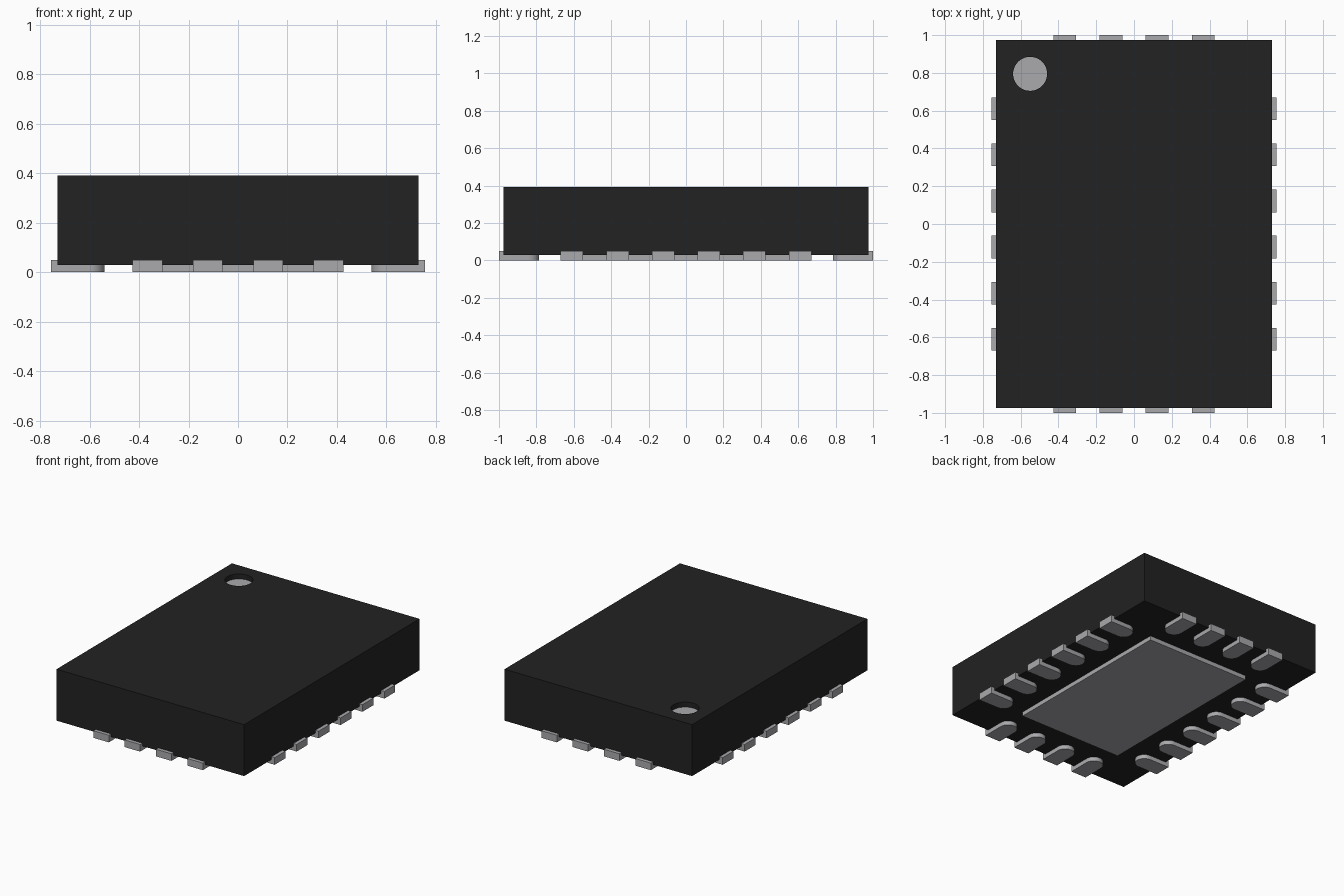
import bpy, bmesh, math

if "Cube" in bpy.data.objects:
    bpy.data.objects.remove(bpy.data.objects["Cube"])


def material(name, rgb):
    m = bpy.data.materials.new(name)
    m.diffuse_color = (*rgb, 1)
    m.use_nodes = True
    m.node_tree.nodes["Principled BSDF"].inputs["Base Color"].default_value = m.diffuse_color
    return m


BLACK = material("black_resin", (0.016, 0.016, 0.016))
METAL = material("grey_metal", (0.40, 0.40, 0.42))


def prism(name, outline, z0, z1, mat):
    """Extrude a counter-clockwise outline from z0 up to z1."""
    bm = bmesh.new()
    base = bm.faces.new([bm.verts.new((x, y, z0)) for x, y in outline])
    top = bmesh.ops.extrude_face_region(bm, geom=[base])["geom"]
    bmesh.ops.translate(bm, vec=(0, 0, z1 - z0),
                        verts=[g for g in top if isinstance(g, bmesh.types.BMVert)])
    bmesh.ops.recalc_face_normals(bm, faces=bm.faces)
    me = bpy.data.meshes.new(name)
    bm.to_mesh(me)
    bm.free()
    me.materials.append(mat)
    ob = bpy.data.objects.new(name, me)
    bpy.context.collection.objects.link(ob)
    return ob


def rect(hx, hy):
    return [(-hx, -hy), (hx, -hy), (hx, hy), (-hx, hy)]


def circle(cx, cy, r, n=48):
    return [(cx + r * math.cos(2 * math.pi * i / n),
             cy + r * math.sin(2 * math.pi * i / n)) for i in range(n)]


def smooth(ob):
    bpy.ops.object.select_all(action='DESELECT')
    ob.select_set(True)
    bpy.context.view_layer.objects.active = ob
    bpy.ops.object.shade_smooth_by_angle(angle=math.radians(30))


# Package body with a round recess marking the first pin
body = prism("package_body", rect(0.73, 0.975), 0.03, 0.392, BLACK)
cutter = prism("recess_cutter", circle(-0.55, 0.795, 0.09), 0.352, 0.5, BLACK)
cutter.hide_render = True
cutter.hide_set(True)
cut = body.modifiers.new("recess", 'BOOLEAN')
cut.operation = 'DIFFERENCE'
cut.solver = 'EXACT'
cut.object = cutter
prism("pin_one_marker", circle(-0.55, 0.795, 0.09), 0.351, 0.357, METAL)

# Large thermal pad underneath
prism("thermal_pad", rect(0.405, 0.65), 0.0, 0.032, METAL)

# Contact pads: square outer end, rounded inner end
R, PITCH = 0.06, 0.244


def contact(name, outer, inner, offset, angle):
    pts = [(outer, -R), (outer, R)]
    for i in range(17):
        a = math.pi / 2 + math.pi * i / 16
        pts.append((inner + R + R * math.cos(a), R * math.sin(a)))
    c, s = math.cos(angle), math.sin(angle)
    pts = [(x * c - (y + offset) * s, x * s + (y + offset) * c) for x, y in pts]
    smooth(prism(name, pts, 0.0, 0.05, METAL))


for side, count, outer, inner, turn in (("right", 6, 0.755, 0.54, 0),
                                        ("back", 4, 1.0, 0.785, 1),
                                        ("left", 6, 0.755, 0.54, 2),
                                        ("front", 4, 1.0, 0.785, 3)):
    for i in range(count):
        contact(f"contact_{side}_{i + 1}", outer, inner,
                (i - (count - 1) / 2) * PITCH, turn * math.pi / 2)
